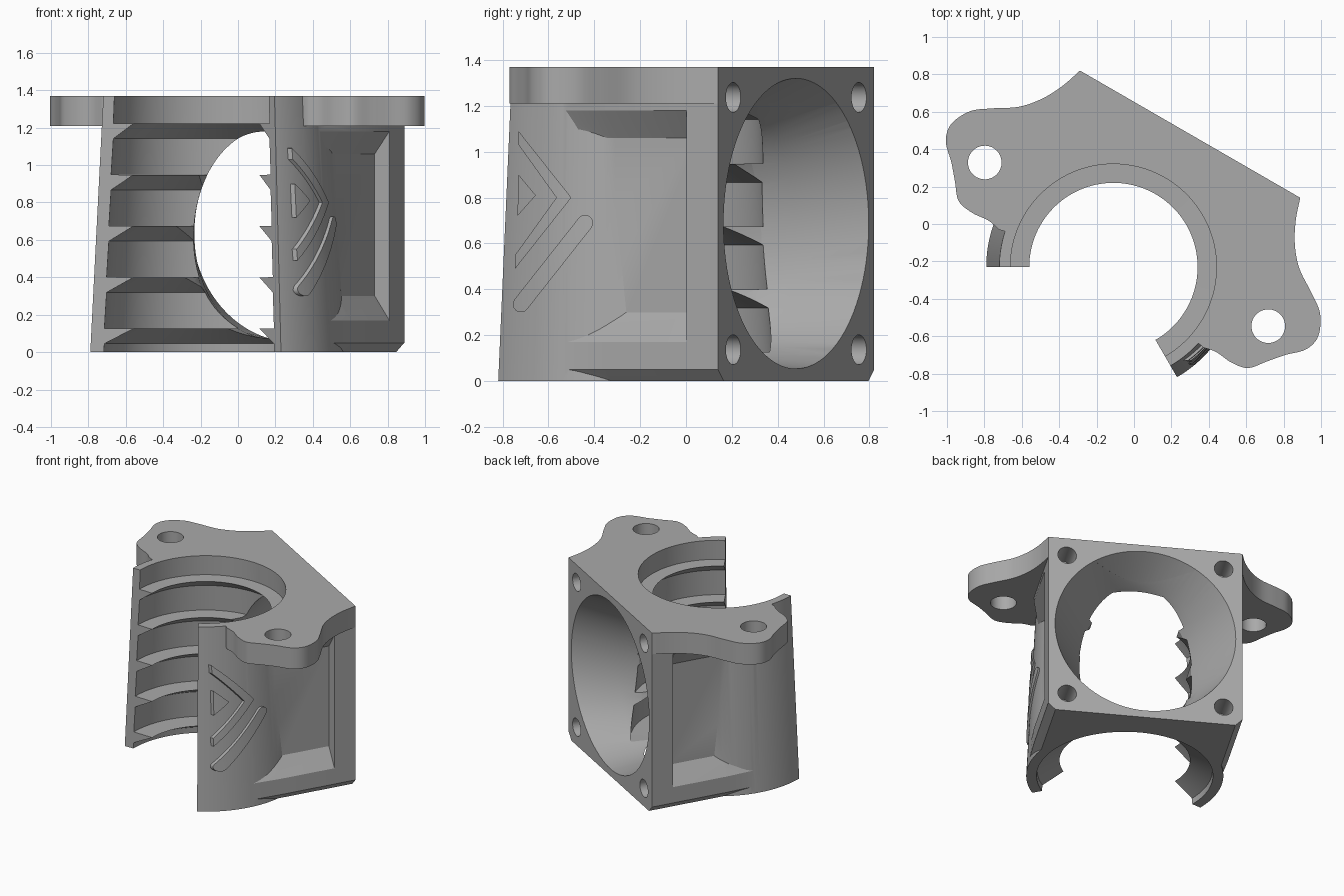
import bpy, bmesh, math
from mathutils import Matrix, Vector

cube = bpy.data.objects.get("Cube")
if cube:
    bpy.data.objects.remove(cube)

H = 1.37                      # overall height
W = 0.68                      # half width of the fan face
FACE = 0.82                   # fan face distance from the bore axis
CENTRE = Vector((-0.11, -0.23, 0))
FRAME = Matrix.Translation(CENTRE) @ Matrix.Rotation(math.radians(-30), 4, 'Z')

grey = bpy.data.materials.new("plain grey")
grey.use_nodes = True
grey.diffuse_color = (0.4, 0.4, 0.4, 1)
grey.node_tree.nodes["Principled BSDF"].inputs["Base Color"].default_value = (0.4, 0.4, 0.4, 1)


def loft(name, rings, closed=False, frame=FRAME):
    """Skin equal-length rings; cap the ends unless the loft is closed."""
    bm = bmesh.new()
    vs = [[bm.verts.new(frame @ Vector(p)) for p in ring] for ring in rings]
    n = len(vs[0])
    for k in range(len(vs) if closed else len(vs) - 1):
        a, b = vs[k], vs[(k + 1) % len(vs)]
        for i in range(n):
            j = (i + 1) % n
            bm.faces.new((a[i], a[j], b[j], b[i]))
    if not closed:
        bm.faces.new(vs[0])
        bm.faces.new(vs[-1])
    bmesh.ops.recalc_face_normals(bm, faces=bm.faces)
    me = bpy.data.meshes.new(name)
    bm.to_mesh(me)
    bm.free()
    me.materials.append(grey)
    ob = bpy.data.objects.new(name, me)
    bpy.context.collection.objects.link(ob)
    return ob


def ellipse(a, b, n=96):
    return [(a * math.cos(2 * math.pi * i / n), b * math.sin(2 * math.pi * i / n)) for i in range(n)]


def lathe(name, profile, closed=False):
    return loft(name, [[(x, y, z) for x, y in ellipse(r, r, 128)] for r, z in profile], closed)


def upright(name, pts, z0, z1):
    return loft(name, [[(u, v, z) for u, v in pts] for z in (z0, z1)])


def combine(ob, tool, op):
    m = ob.modifiers.new(op, 'BOOLEAN')
    m.operation, m.solver, m.object = op, 'EXACT', tool
    bpy.context.view_layer.objects.active = ob
    bpy.ops.object.modifier_apply(modifier=m.name)
    bpy.data.objects.remove(tool)


def spline(pts, steps=6):
    """Smooth curve through the points."""
    p = [Vector(q) for q in pts]
    p = [2 * p[0] - p[1]] + p + [2 * p[-1] - p[-2]]
    out = []
    for a, b, c, d in zip(p, p[1:], p[2:], p[3:]):
        for k in range(steps):
            t = k / steps
            out.append(0.5 * (2 * b + (c - a) * t + (2 * a - 5 * b + 4 * c - d) * t * t
                              + (3 * b - a - 3 * c + d) * t ** 3))
    return out + [p[-2]]


def outer(z):
    return 0.68 - 0.07 * z / H


def inner(z):
    return 0.61 - 0.06 * z / H


# tapered collar
body = lathe("fan_duct_body", [(outer(0), 0), (outer(H), H)])

# waisted box between collar and fan plate, with sloping shelves
half = [(0.63, 0), (W, 0.05), (W, 0.17), (0.59, 0.30), (0.59, 1.06), (W, 1.18), (W, 1.30)]


def section(v, blend):
    h = [(u if blend else min(u, outer(z) - 0.005), z) for u, z in half]
    return [(u, v, z) for u, z in h] + [(-u, v, z) for u, z in reversed(h)]


combine(body, loft("duct_box", [section(0, False), section(0.25, True), section(0.70, True)]), 'UNION')

# fan mounting plate
plate = [(0.63, 0), (W, 0.05), (W, 1.30), (-W, 1.30), (-W, 0.05), (-0.63, 0)]
combine(body, loft("fan_plate", [[(u, v, z) for u, z in plate] for v in (0.66, FACE)]), 'UNION')

# top flange with two ears
ear_xy = [(0.89, 0.14), (0.865, 0.02), (0.86, -0.11), (0.885, -0.24), (0.95, -0.37), (0.995, -0.48),
          (0.985, -0.60), (0.92, -0.67), (0.81, -0.70), (0.71, -0.735), (0.61, -0.77), (0.52, -0.74),
          (0.44, -0.685), (0.37, -0.66)]
inv = FRAME.inverted()
ear = [(inv @ Vector((x, y, 0))).to_2d() for x, y in ear_xy]
ear[0] = Vector((W, FACE))
ear = spline(ear)
outline = [tuple(p) for p in ear] + [(0, 0)] + [(-p.x, p.y) for p in reversed(ear)]
combine(body, upright("ear_flange", outline, 1.21, H), 'UNION')

# bore with ridges that hold the heat sink
profile = [(inner(0), -0.02)]
for k in range(5):
    top = 0.125 + 0.274 * k
    profile += [(inner(top), top - 0.08), (0.45, top), (inner(top), top + 0.002)]
profile.append((inner(H), H + 0.02))
combine(body, lathe("bore_cutter", profile), 'DIFFERENCE')

# open front of the collar
s, c = 3 * math.sin(math.radians(120)), 3 * math.cos(math.radians(120))
combine(body, upright("front_cutter", [(0, 0), (s, c), (0, -3), (-s, c)], -1, 2), 'DIFFERENCE')

# air funnel from the round fan opening to the narrow bore opening
funnel = [(0.10, 0.39, 0.54, 0.61), (0.42, 0.39, 0.54, 0.61), (0.55, 0.46, 0.56, 0.635),
          (FACE, 0.633, 0.633, 0.687), (0.85, 0.633, 0.633, 0.687)]
combine(body, loft("funnel_cutter", [[(u, v, z + zc) for u, z in ellipse(a, b)]
                                     for v, a, b, zc in funnel]), 'DIFFERENCE')

# fan screw holes and ear holes
for side in (-1, 1):
    for zs in (-1, 1):
        ring = [(side * 0.548 + u, 0.687 + zs * 0.55 + z) for u, z in ellipse(0.065, 0.065, 32)]
        combine(body, loft("screw_cutter", [[(u, v, z) for u, z in ring] for v in (0.62, 0.9)]), 'DIFFERENCE')
    ring = [(side * 0.875 + u, 0.14 + v) for u, v in ellipse(0.09, 0.09, 40)]
    combine(body, upright("ear_hole_cutter", ring, 1.1, 1.5), 'DIFFERENCE')

# raised marks on one side of the collar
ang = math.atan2(0.36, 0.28)
bar = []
for (y, z), start in (((-0.44, 0.69), ang - math.pi / 2), ((-0.72, 0.335), ang + math.pi / 2)):
    bar += [(y + 0.035 * math.cos(start + math.pi * i / 8), z + 0.035 * math.sin(start + math.pi * i / 8))
            for i in range(9)]
marks = {
    "raised_bar": bar,
    "raised_chevron": [(-0.73, 1.09), (-0.50, 0.80), (-0.745, 0.49), (-0.745, 0.55), (-0.565, 0.80), (-0.73, 1.03)],
    "raised_triangle": [(-0.73, 0.90), (-0.655, 0.81), (-0.735, 0.72)],
}
parts = [body]
for name, pts in marks.items():
    mark = loft(name, [[(x, y, z) for y, z in pts] for x in (0.1, 1.0)], frame=Matrix())
    shell = lathe("shell_cutter", [(outer(0) + 0.015, 0), (outer(H) + 0.015, H),
                                   (outer(H) - 0.03, H), (outer(0) - 0.03, 0)], closed=True)
    combine(mark, shell, 'INTERSECT')
    parts.append(mark)

# smooth curved faces, keep edges crisp
bpy.ops.object.select_all(action='DESELECT')
for ob in parts:
    ob.select_set(True)
bpy.context.view_layer.objects.active = body
bpy.ops.object.shade_smooth_by_angle(angle=math.radians(25))
